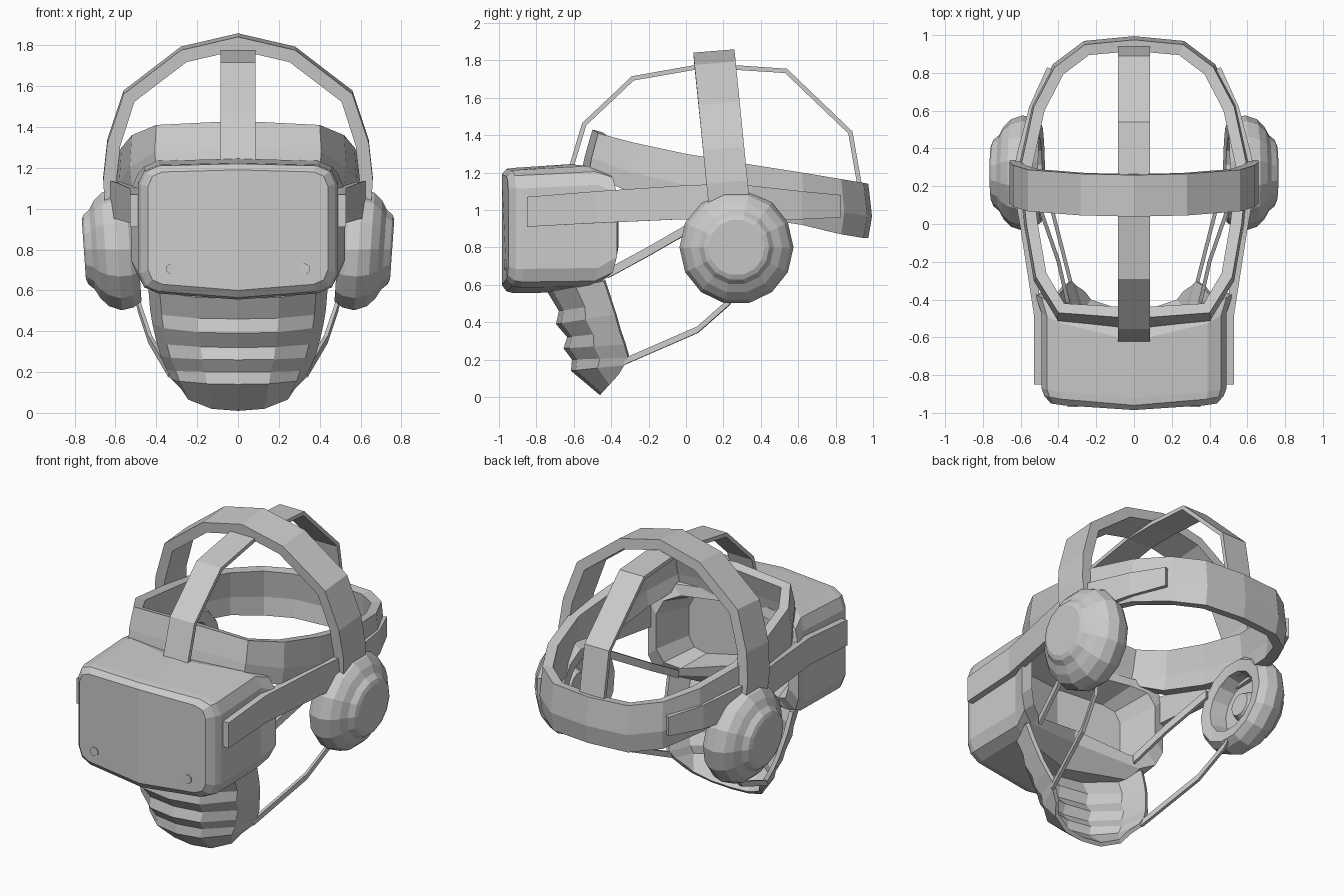
import bpy, bmesh
from math import sin, cos, tau

cube = bpy.data.objects.get("Cube")
if cube:
    bpy.data.objects.remove(cube, do_unlink=True)

grey = bpy.data.materials.new("plain_grey")
grey.use_nodes = True
shade = (0.6, 0.6, 0.6, 1)
grey.diffuse_color = shade
grey.node_tree.nodes["Principled BSDF"].inputs["Base Color"].default_value = shade


def lerp(a, b, t):
    return a + (b - a) * t


def finish(name, bm, thickness=0):
    """Turn a half model into a mirrored, optionally thickened object."""
    mesh = bpy.data.meshes.new(name)
    bm.to_mesh(mesh)
    bm.free()
    mesh.materials.append(grey)
    obj = bpy.data.objects.new(name, mesh)
    bpy.context.collection.objects.link(obj)
    obj.modifiers.new("mirror", "MIRROR")
    if thickness:
        solid = obj.modifiers.new("thickness", "SOLIDIFY")
        solid.thickness = thickness
        solid.offset = -1
    return obj


def sheet(name, rows, thickness=0, caps=False, closed=False):
    """Skin a grid of points, row by row."""
    bm = bmesh.new()
    grid = [[bm.verts.new(p) for p in row] for row in rows]
    for upper, lower in zip(grid, grid[1:]):
        count = len(upper)
        for i in range(count if closed else count - 1):
            j = (i + 1) % count
            bm.faces.new((upper[i], lower[i], lower[j], upper[j]))
    if caps:
        bm.faces.new(grid[0])
        bm.faces.new(grid[-1])
        bmesh.ops.recalc_face_normals(bm, faces=bm.faces)
    return finish(name, bm, thickness)


# Visor: rounded box lofted front to back, with a hollow face opening
def visor_ring(half, low, high, corner, y_mid, y_side, bow=-0.03):
    c = corner * 0.3
    outline = [(0, low + bow), (half - corner, low), (half - c, low + c),
               (half, low + corner), (half, high - corner), (half - c, high - c),
               (half - corner, high), (0, high + 0.01)]
    return [(x, lerp(y_mid, y_side, (x / half) ** 2), z) for x, z in outline]


sheet("visor", [
    visor_ring(0.44, 0.63, 1.18, 0.07, -0.985, -0.95),
    visor_ring(0.475, 0.595, 1.21, 0.09, -0.96, -0.91),
    visor_ring(0.49, 0.585, 1.215, 0.1, -0.92, -0.87),
    visor_ring(0.49, 0.59, 1.235, 0.1, -0.62, -0.47),
    visor_ring(0.525, 0.63, 1.21, 0.12, -0.53, -0.37, 0.06),
    visor_ring(0.46, 0.69, 1.15, 0.12, -0.52, -0.36, 0.08),
    visor_ring(0.4, 0.72, 1.1, 0.1, -0.68, -0.6, 0.05),
], caps=True)

# Front camera dots
dots = bmesh.new()
bmesh.ops.create_cone(dots, cap_ends=True, segments=12, radius1=0.027,
                      radius2=0.027, depth=0.008)
for v in dots.verts:
    v.co = (v.co.x + 0.325, v.co.z - 0.966, v.co.y + 0.705)
finish("camera_dot", dots)

# Brow and rear halo: tapering ring with a slight bulge halfway down
halo = [  # x, y, top, bottom, forward flare of lower edge
    (0, -0.5, 1.43, 1.2, -0.06), (0.4, -0.47, 1.41, 1.19, -0.05),
    (0.52, -0.28, 1.36, 1.1, -0.03), (0.57, 0, 1.3, 1.02, 0),
    (0.6, 0.3, 1.25, 0.97, 0), (0.53, 0.62, 1.2, 0.92, 0),
    (0.42, 0.83, 1.165, 0.87, 0), (0.26, 0.95, 1.145, 0.85, 0),
    (0, 0.975, 1.14, 0.85, 0)]
sheet("halo_band", [
    [(x, y, top) for x, y, top, low, flare in halo],
    [(x * 1.02, y * 1.02 + flare / 2, lerp(top, low, 0.6))
     for x, y, top, low, flare in halo],
    [(x, y + flare, low) for x, y, top, low, flare in halo]], 0.06)

# Side straps from the visor to the rear of the halo
side = [(0.53, -0.85, 1.07, 0.91), (0.53, -0.48, 1.1, 0.93),
        (0.6, -0.03, 1.13, 0.95), (0.64, 0.2, 1.14, 0.95),
        (0.625, 0.35, 1.13, 0.95), (0.555, 0.62, 1.1, 0.95),
        (0.46, 0.83, 1.08, 0.96)]
sheet("side_strap", [[(x, y, t) for x, y, t, b in side],
                     [(x, y, b) for x, y, t, b in side]], 0.045)

# Strap over the crown, front to back
crown = [(0.955, 1.05), (0.89, 1.42), (0.54, 1.755), (0.25, 1.775), (0.05, 1.775),
         (-0.29, 1.715), (-0.555, 1.465), (-0.635, 1.2)]
sheet("crown_strap", [[(0, y, z), (0.085, y, z)] for y, z in crown], 0.025)

# Leaning arch that carries the earcups
arch = [(0, 1.85), (0.28, 1.785), (0.56, 1.57), (0.64, 1.33), (0.66, 1.15), (0.65, 0.98)]
sheet("ear_arch", [[(x, 0.15 + (1.84 - z) * 0.1 + edge, z + edge * 0.08)
                    for x, z in arch] for edge in (0.11, -0.11)], 0.065)

# Earcups: lathed about the side axis and tilted slightly
profile = [(0.07, 0.56), (0.09, 0.6), (0.17, 0.6), (0.19, 0.5), (0.26, 0.49),
           (0.29, 0.53), (0.305, 0.59), (0.285, 0.65), (0.245, 0.69),
           (0.2, 0.715), (0.175, 0.745), (0.15, 0.755)]
sides = 14
sheet("earcup", [[(x + 0.07 * r * sin(tau * i / sides),
                   0.27 + r * cos(tau * i / sides),
                   0.8 + r * sin(tau * i / sides)) for i in range(sides)]
                 for r, x in profile], caps=True, closed=True)

# Pleated mask: each row sweeps from the middle to the side rim
pleats = [  # middle y, middle z, half width, rim y, rim z
    (-0.74, 0.56, 0.44, -0.44, 0.62), (-0.68, 0.46, 0.43, -0.4, 0.5),
    (-0.695, 0.39, 0.42, -0.38, 0.44), (-0.635, 0.32, 0.4, -0.355, 0.35),
    (-0.655, 0.26, 0.38, -0.33, 0.28), (-0.61, 0.2, 0.35, -0.31, 0.21),
    (-0.615, 0.14, 0.33, -0.33, 0.17), (-0.46, 0.01, 0.28, -0.36, 0.12)]
sweep = [(0, 0), (0.46, 0.09), (0.87, 0.5), (1, 1)]
sheet("mask", [[(w * across, lerp(ym, yr, back), lerp(zm, zr, back))
                for across, back in sweep]
               for ym, zm, w, yr, zr in pleats], 0.025)


# Thin mask straps running up to the earcups
def thin_strap(name, path, width=0.035):
    sheet(name, [[(x, y, z + lift) for x, y, z in path]
                 for lift in (width / 2, -width / 2)], 0.02)


thin_strap("lower_mask_strap", [(0.34, -0.33, 0.19), (0.44, 0.06, 0.36),
                                (0.49, 0.23, 0.51), (0.51, 0.27, 0.6)])
thin_strap("upper_mask_strap", [(0.36, -0.42, 0.66), (0.41, -0.2, 0.78),
                                (0.5, 0.06, 0.93)], 0.05)
